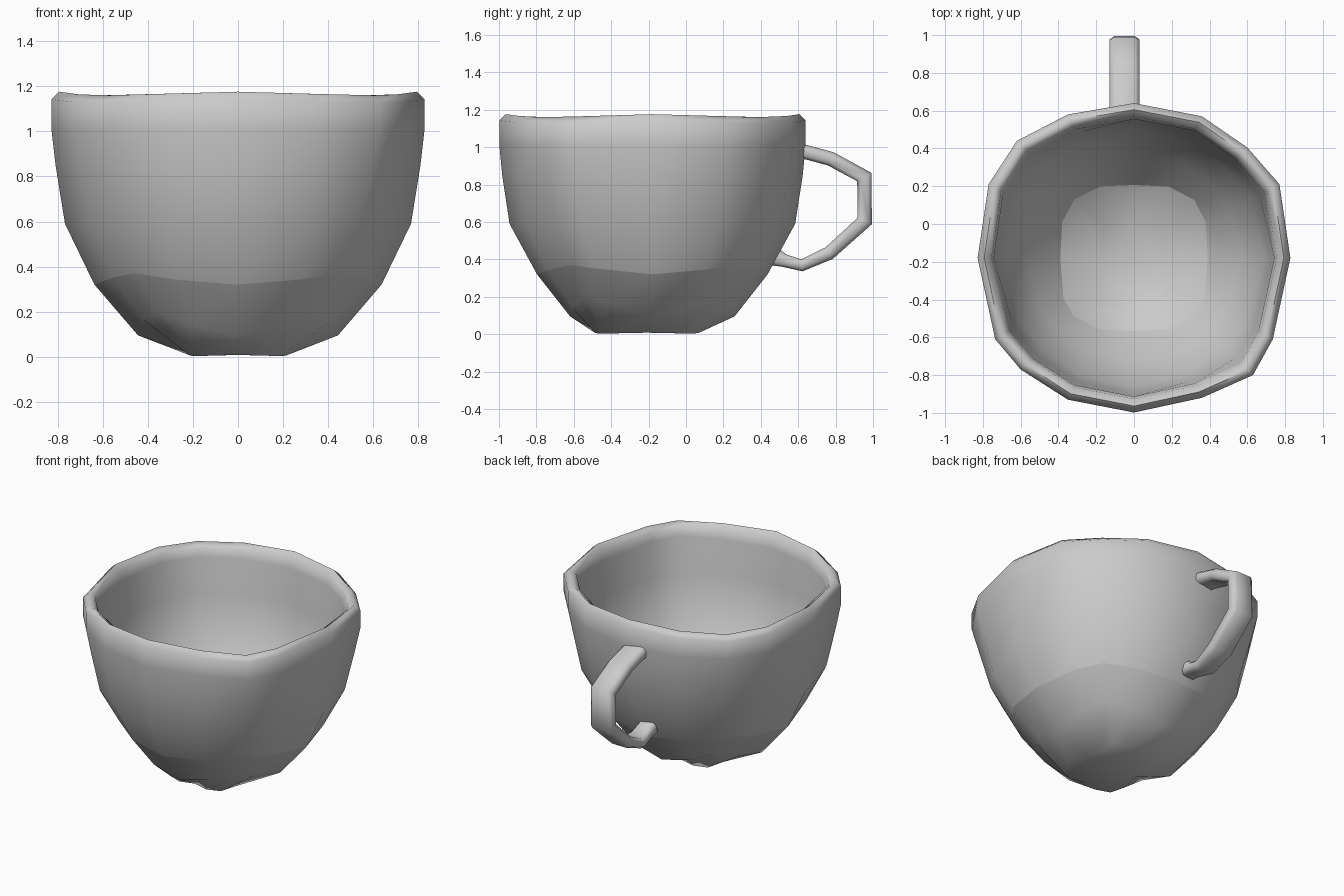
import bpy, bmesh, math
from mathutils import Vector

if "Cube" in bpy.data.objects:
    bpy.data.objects.remove(bpy.data.objects["Cube"])

CENTRE_Y = -0.18
RADIUS = 0.822


def make_object(name, rings, angle, creases=()):
    """Loft closed rings together, cap both ends, smooth shade, crease chosen rings."""
    bm = bmesh.new()
    loops = [[bm.verts.new(p) for p in r] for r in rings]
    n = len(loops[0])
    for a, b in zip(loops, loops[1:]):
        for i in range(n):
            j = (i + 1) % n
            bm.faces.new((a[i], a[j], b[j], b[i]))
    bm.faces.new(loops[0][::-1])
    bm.faces.new(loops[-1])
    bmesh.ops.recalc_face_normals(bm, faces=bm.faces)
    me = bpy.data.meshes.new(name)
    bm.to_mesh(me)
    bm.free()
    ob = bpy.data.objects.new(name, me)
    bpy.context.collection.objects.link(ob)
    bpy.ops.object.select_all(action='DESELECT')
    ob.select_set(True)
    bpy.context.view_layer.objects.active = ob
    bpy.ops.object.shade_smooth_by_angle(angle=math.radians(angle))
    for e in me.edges:
        r0, r1 = (v // n for v in e.vertices)
        if r0 == r1 and r0 in creases:
            e.use_edge_sharp = True
    return ob


# Bowl: slightly irregular 16-sided rim that becomes rounder further down
outline = [(0.828, -0.18), (0.77, 0.21), (0.60, 0.405), (0.36, 0.57),
           (0, 0.64), (-0.35, 0.58), (-0.62, 0.44), (-0.77, 0.21),
           (-0.828, -0.18), (-0.735, -0.61), (-0.60, -0.77), (-0.35, -0.93),
           (0, -0.998), (0.36, -0.92), (0.63, -0.80), (0.735, -0.61)]

# (x scale, y scale, z, roundness, diagonal stretch, diagonal lift)
profile = [(0.235, 0.305, 0.008, 1, 0.36, -0.005), (0.54, 0.535, 0.095, 1, 0.14, 0.11),
           (0.775, 0.75, 0.32, 1, 0.01, 0.05), (0.932, 0.93, 0.59, 0.7, -0.02, 0),
           (0.98, 0.98, 0.85, 0.3, -0.01, 0), (1.0, 1.0, 1.01, 0, 0, 0),
           (1.0, 1.0, 1.135, 0, 0, 0), (0.958, 0.958, 1.168, 0, 0, 0),
           (0.912, 0.912, 1.14, 0, 0, 0), (0.897, 0.897, 1.08, 0, 0, 0),
           (0.88, 0.88, 0.85, 0.3, -0.01, 0), (0.84, 0.835, 0.61, 0.7, -0.02, 0),
           (0.69, 0.67, 0.37, 1, 0.01, 0.05), (0.475, 0.47, 0.165, 1, 0.14, 0.09),
           (0.21, 0.27, 0.085, 1, 0.3, 0.0)]


def bowl_ring(sx, sy, z, roundness, stretch, lift):
    ring = []
    for x, y in outline:
        y -= CENTRE_Y
        a, r = math.atan2(y, x), math.hypot(x, y)
        d = (1 - math.cos(4 * a)) / 2
        f = (1 - roundness + roundness * RADIUS / r) * (1 + stretch * d)
        wave = 0.008 * math.cos(4 * a) if z > 1.1 else 0
        shift = -0.03 if z < 0.09 else 0
        ring.append((x * f * sx, CENTRE_Y + shift + y * f * sy,
                     z + lift * d ** 1.6 + wave))
    return ring


make_object("cup_bowl", [bowl_ring(*p) for p in profile], 80, creases=(2, 13))

# Handle: chamfered strap swept along an angular path (y, z, thickness, width)
path = [(0.585, 0.985, 1.45, 1), (0.635, 0.975, 1.0, 1), (0.775, 0.937, 1.0, 1),
        (0.953, 0.84, 1.0, 1), (0.956, 0.605, 1.0, 1), (0.765, 0.433, 0.95, 1),
        (0.62, 0.368, 0.8, 0.9), (0.53, 0.392, 0.9, 0.75), (0.47, 0.415, 1.3, 0.75)]
section = [(0.08, 0.02), (0.055, 0.038), (-0.055, 0.038), (-0.08, 0.02),
           (-0.08, -0.02), (-0.055, -0.038), (0.055, -0.038), (0.08, -0.02)]

points = [Vector(p[:2]) for p in path]
rings = []
for i, (y, z, s, w) in enumerate(path):
    d_in = (points[i] - points[max(i - 1, 0)])
    d_out = (points[min(i + 1, len(points) - 1)] - points[i])
    d_in = d_in.normalized() if i else d_out.normalized()
    d_out = d_out.normalized() if i < len(path) - 1 else d_in
    t = (d_in + d_out).normalized()
    mitre = s / max(t.dot(d_in), 0.7)
    rings.append([(-0.05 + u * w, y - t.y * v * mitre, z + t.x * v * mitre)
                  for u, v in section])
make_object("cup_handle", rings, 60)
